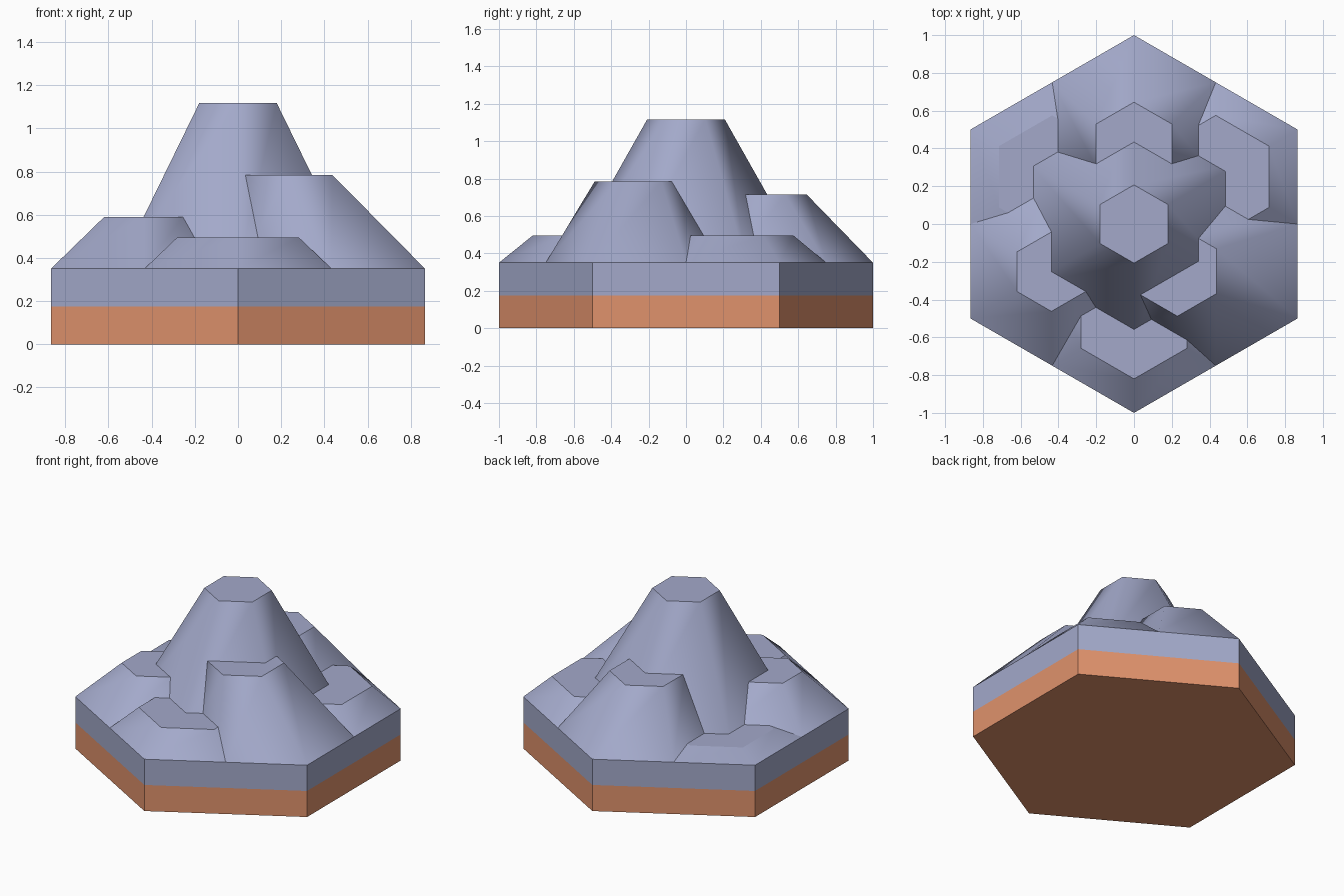
import bpy, bmesh, math

if "Cube" in bpy.data.objects:
    bpy.data.objects.remove(bpy.data.objects["Cube"])


def material(name, rgb):
    m = bpy.data.materials.new(name)
    m.diffuse_color = (*rgb, 1)
    m.use_nodes = True
    m.node_tree.nodes["Principled BSDF"].inputs["Base Color"].default_value = m.diffuse_color
    return m


STONE = material("grey_stone", (0.366, 0.397, 0.591))
EARTH = material("orange_earth", (0.745, 0.287, 0.150))


def hexagon(bm, cx, cy, r, z):
    """Ring of six vertices with points along the y axis."""
    return [bm.verts.new((cx + r * math.cos(a), cy + r * math.sin(a), z))
            for a in (math.radians(30 + 60 * i) for i in range(6))]


def hex_block(name, bottom, top, mat, smooth=False, floor=True):
    """Tapered hexagonal block; bottom and top are (x, y, radius, z)."""
    bm = bmesh.new()
    a, b = hexagon(bm, *bottom), hexagon(bm, *top)
    for i in range(6):
        j = (i + 1) % 6
        bm.faces.new((a[i], a[j], b[j], b[i])).smooth = smooth
    cap = bm.faces.new(b)
    for e in cap.edges:
        e.smooth = False          # crisp rim around the flat summit
    if floor:
        bm.faces.new(a[::-1])
    me = bpy.data.meshes.new(name)
    bm.to_mesh(me)
    bm.free()
    me.materials.append(mat)
    ob = bpy.data.objects.new(name, me)
    bpy.context.collection.objects.link(ob)
    return ob


GROUND, SPLIT = 0.35, 0.176

# Layered hexagonal tile
hex_block("earth_layer", (0, 0, 1, 0), (0, 0, 1, SPLIT), EARTH)
hex_block("stone_layer", (0, 0, 1, SPLIT), (0, 0, 1, GROUND), STONE, floor=False)

# Central summit
hex_block("central_peak", (0, 0, 0.64, GROUND), (0, 0, 0.207, 1.117), STONE, True, False)

# Ring of lower peaks: direction angle, summit distance from centre, summit radius, height
PEAKS = {
    "right_back_peak": (30, 0.5, 0.325, 0.495),
    "back_peak": (90, 0.414, 0.231, 0.715),
    "left_back_peak": (150, 0.5, 0.325, 0.396),
    "left_front_peak": (210, 0.505, 0.21, 0.59),
    "front_peak": (270, 0.495, 0.325, 0.495),
}
for name, (deg, dist, r, z) in PEAKS.items():
    c, s = math.cos(math.radians(deg)), math.sin(math.radians(deg))
    hex_block(name, (0.5 * c, 0.5 * s, 0.5, GROUND), (dist * c, dist * s, r, z),
              STONE, True, False)

# Right front peak leans sideways toward the middle
hex_block("right_front_peak", (0.433, -0.25, 0.5, GROUND), (0.23, -0.25, 0.238, 0.785),
          STONE, True, False)
